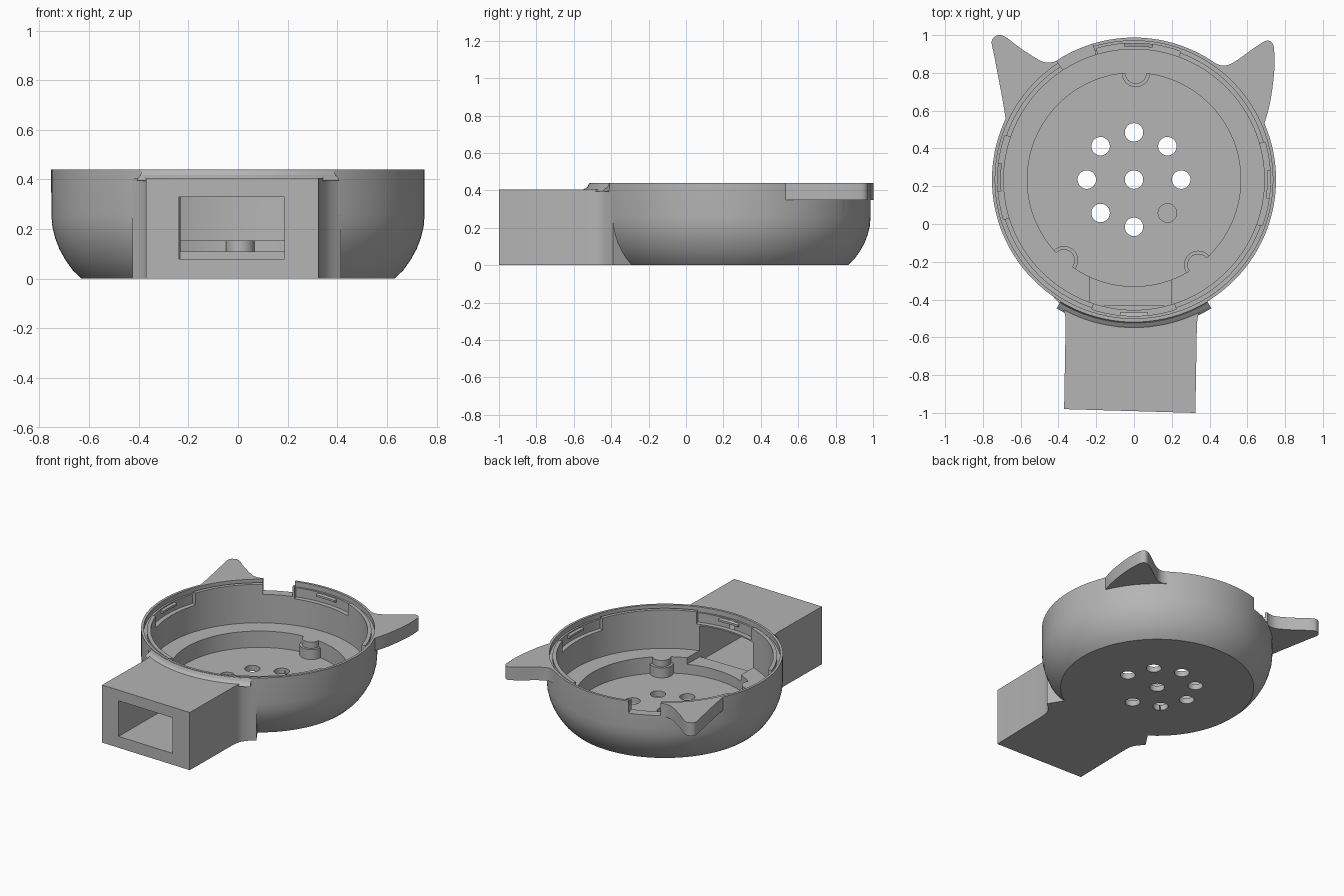
import bpy, bmesh, math
from mathutils import Vector

if "Cube" in bpy.data.objects:
    bpy.data.objects.remove(bpy.data.objects["Cube"], do_unlink=True)

CY = 0.235    # bowl centre in y
TOP = 0.44    # rim height

grey = bpy.data.materials.new("grey_plastic")
grey.use_nodes = True
colour = (0.46, 0.46, 0.46, 1)
grey.diffuse_color = colour
grey.node_tree.nodes["Principled BSDF"].inputs["Base Color"].default_value = colour


def finish(name, bm):
    bmesh.ops.remove_doubles(bm, verts=bm.verts, dist=1e-5)
    bmesh.ops.recalc_face_normals(bm, faces=bm.faces)
    mesh = bpy.data.meshes.new(name)
    bm.to_mesh(mesh)
    bm.free()
    mesh.materials.append(grey)
    ob = bpy.data.objects.new(name, mesh)
    bpy.context.collection.objects.link(ob)
    return ob


def revolve(name, profile, start=0, end=360):
    """Turn a closed (radius, z) profile about the bowl axis."""
    bm = bmesh.new()
    full = end - start >= 360
    steps = max(4, round((end - start) / 2.5))
    rings = []
    for i in range(steps if full else steps + 1):
        a = math.radians(start + (end - start) * i / steps)
        rings.append([bm.verts.new((r * math.cos(a), CY + r * math.sin(a), z))
                      for r, z in profile])
    n = len(profile)
    for i in range(steps):
        p, q = rings[i], rings[(i + 1) % len(rings)]
        for j in range(n):
            k = (j + 1) % n
            bm.faces.new((p[j], q[j], q[k], p[k]))
    if not full:
        bm.faces.new(rings[0])
        bm.faces.new(rings[-1])
    return finish(name, bm)


def prism(name, outline, z0, z1):
    bm = bmesh.new()
    base = bm.faces.new([bm.verts.new((x, y, z0)) for x, y in outline])
    ext = bmesh.ops.extrude_face_region(bm, geom=[base])
    top = [v for v in ext["geom"] if isinstance(v, bmesh.types.BMVert)]
    bmesh.ops.translate(bm, verts=top, vec=(0, 0, z1 - z0))
    return finish(name, bm)


def disc(name, x, y, r, z0, z1, n=32):
    ring = [(x + r * math.cos(math.tau * i / n), y + r * math.sin(math.tau * i / n))
            for i in range(n)]
    return prism(name, ring, z0, z1)


def smooth_path(points, steps=4):
    """Catmull-Rom curve through the points."""
    p = [Vector(q) for q in points]
    p = [p[0]] + p + [p[-1]]
    out = []
    for a, b, c, d in zip(p, p[1:], p[2:], p[3:]):
        for i in range(steps):
            t = i / steps
            out.append(0.5 * (2 * b + (c - a) * t + (2 * a - 5 * b + 4 * c - d) * t * t
                              + (3 * b - a - 3 * c + d) * t ** 3))
    return [tuple(v) for v in out] + [tuple(p[-1])]


def combine(target, tool, operation):
    mod = target.modifiers.new("cut", "BOOLEAN")
    mod.operation = operation
    mod.solver = "EXACT"
    mod.object = tool
    bpy.context.view_layer.update()
    deps = bpy.context.evaluated_depsgraph_get()
    mesh = bpy.data.meshes.new_from_object(target.evaluated_get(deps))
    target.modifiers.clear()
    target.data = mesh
    bpy.data.objects.remove(tool, do_unlink=True)


# Solid rounded bowl
body = revolve("bowl_body", [(0, 0), (0.63, 0), (0.665, 0.033), (0.695, 0.075), (0.72, 0.12),
                             (0.737, 0.165), (0.748, 0.21), (0.752, 0.26), (0.752, TOP), (0, TOP)])

# Square spout with flared roots, and the fillet between it and the rim
right_root = smooth_path([(0.333, -0.53), (0.342, -0.475), (0.37, -0.43), (0.415, -0.39)])
left_root = smooth_path([(-0.425, -0.39), (-0.385, -0.43), (-0.366, -0.475), (-0.362, -0.53)])
spout = prism("spout", [(-0.37, -0.98), (0.325, -1.0)] + right_root
              + [(0.3, -0.2), (-0.3, -0.2)] + left_root, 0, 0.405)
combine(body, spout, "UNION")
combine(body, revolve("spout_fillet", [(0.7, 0.39), (0.795, 0.395), (0.78, 0.408), (0.763, 0.418),
                                       (0.754, 0.437), (0.7, 0.437)], -121, -59), "UNION")

# Two ears, each with its own outline
left_ear = [(0.69, 0.53), (0.72, 0.64), (0.742, 0.80), (0.742, 0.92), (0.73, 0.96), (0.70, 0.97),
            (0.64, 0.935), (0.55, 0.87), (0.50, 0.843), (0.46, 0.84), (0.41, 0.86)]
right_ear = [(-0.68, 0.56), (-0.70, 0.68), (-0.74, 0.89), (-0.753, 0.97), (-0.72, 1.0),
             (-0.68, 0.99), (-0.60, 0.93), (-0.50, 0.867), (-0.45, 0.855), (-0.40, 0.865)]
for side, outline in ((1, left_ear), (-1, right_ear)):
    ear = prism("ear", smooth_path(outline) + [(side * 0.35, 0.7), (side * 0.55, 0.5)], 0.348, TOP)
    combine(body, ear, "UNION")

# Hollow inside: recessed floor, ledge, wall and rim groove
combine(body, revolve("cavity", [(0, 0.04), (0.565, 0.04), (0.565, 0.155), (0.69, 0.155),
                                 (0.69, 0.425), (0.715, 0.425), (0.715, 0.405), (0.735, 0.405),
                                 (0.735, 0.6), (0, 0.6)]), "DIFFERENCE")

# Tunnel through the spout, and a raised sill where it enters the bowl
combine(body, prism("tunnel", [(-0.24, -1.1), (0.185, -1.1), (0.195, -0.435), (-0.232, -0.435)],
                    0.08, 0.33), "DIFFERENCE")
combine(body, prism("sill_cut", [(-0.232, -0.45), (0.195, -0.45), (0.2, -0.2), (-0.232, -0.2)],
                    0.11, 0.33), "DIFFERENCE")

# Four rim recesses
panels = (-90, -2, 88, 179)
for mid in panels:
    combine(body, revolve("rim_recess", [(0.66, 0.34), (0.722, 0.34), (0.722, 0.6), (0.66, 0.6)],
                          mid - 18, mid + 18), "DIFFERENCE")

# Gap in the back of the rim
combine(body, revolve("rim_gap", [(0.66, 0.355), (0.85, 0.355), (0.85, 0.6), (0.66, 0.6)],
                      107, 123), "DIFFERENCE")

# Stepped posts half sunk in the ledge
for angle in (89, 229, 307):
    a = math.radians(angle)
    x, y = 0.565 * math.cos(a), CY + 0.565 * math.sin(a)
    combine(body, disc("post_base", x, y, 0.075, 0.02, 0.11), "UNION")
    combine(body, disc("post_tip", x, y, 0.058, 0.03, 0.155), "UNION")

# Ring of round holes with one in the middle
spots = [(0, CY)] + [(0.25 * math.cos(i * math.pi / 4), CY + 0.25 * math.sin(i * math.pi / 4))
                     for i in range(8)]
for x, y in spots:
    combine(body, disc("hole", x, y, 0.049, -0.1, 0.1), "DIFFERENCE")

# Small catch rib in each rim recess
parts = [body]
for mid in panels:
    parts.append(revolve("catch_rib", [(0.705, 0.378), (0.725, 0.372), (0.725, 0.398),
                                       (0.705, 0.392)], mid - 6, mid + 6))

bpy.ops.object.select_all(action="DESELECT")
for ob in parts:
    ob.select_set(True)
bpy.context.view_layer.objects.active = body
bpy.ops.object.shade_smooth_by_angle(angle=math.radians(30))
